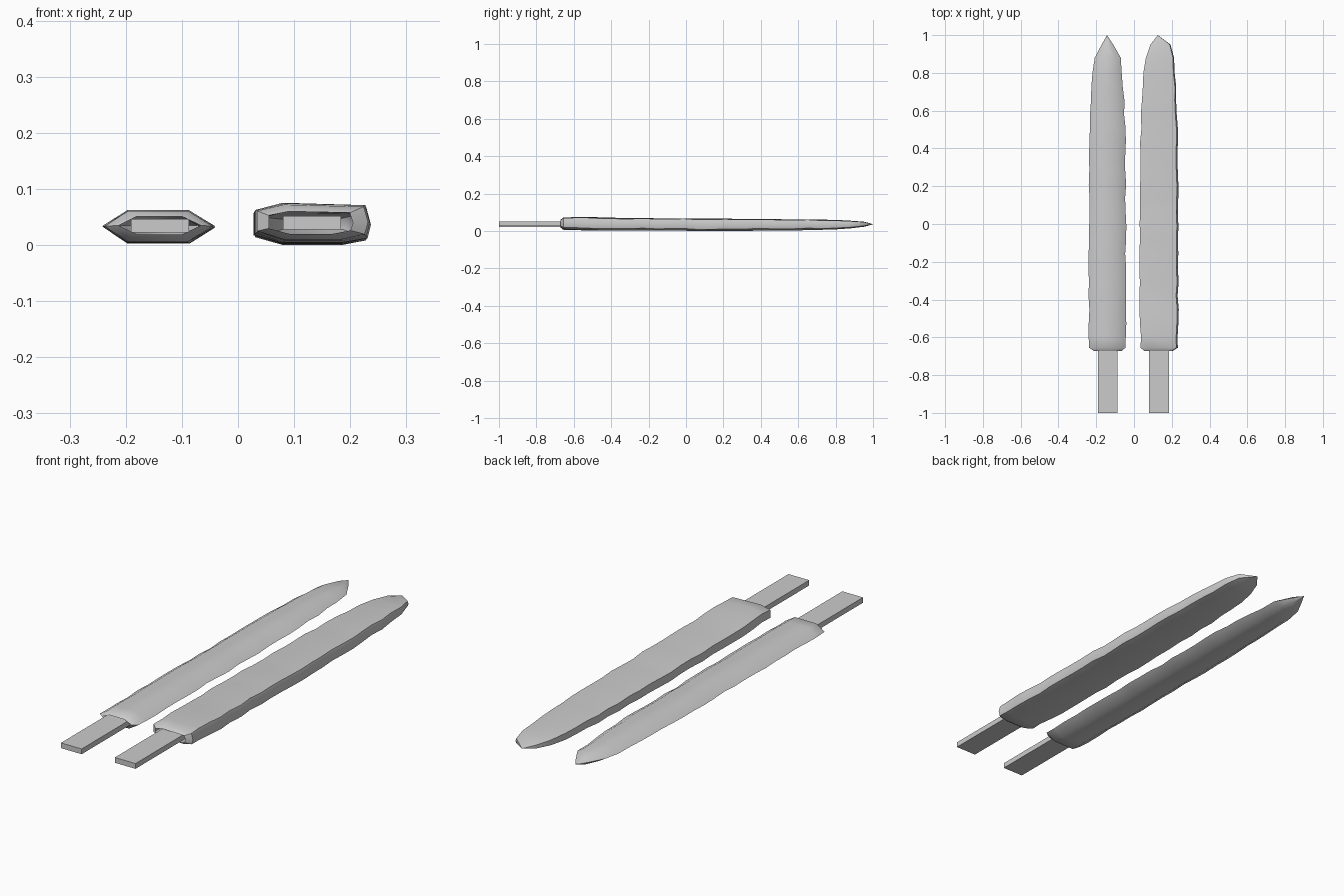
import bpy, bmesh, math, random

if "Cube" in bpy.data.objects:
    bpy.data.objects.remove(bpy.data.objects["Cube"])


def lerp(table, y):
    # interpolate rows of (y, left, right, bottom, top)
    for a, b in zip(table, table[1:]):
        if y <= b[0]:
            t = (y - a[0]) / (b[0] - a[0])
            return [p + (q - p) * t for p, q in zip(a[1:], b[1:])]
    return table[-1][1:]


def shade(ob, angle):
    bpy.ops.object.select_all(action='DESELECT')
    ob.select_set(True)
    bpy.context.view_layer.objects.active = ob
    bpy.ops.object.shade_smooth_by_angle(angle=math.radians(angle))


def blade(name, profile, table, tip, seed):
    # lofted open-ended shell with a slightly chipped, hand-carved edge
    rng = random.Random(seed)
    n = 19
    ys = [-0.672, -0.655] + [-0.60 + 1.40 * i / n for i in range(n + 1)] + [0.88, 0.95]
    bm = bmesh.new()
    rings = []
    for i, y in enumerate(ys):
        l, r, b, t = lerp(table, y)
        k = 1 if 1 < i < len(ys) - 2 else 0
        dl, dr = k * rng.uniform(-.001, .006), k * rng.uniform(-.006, .001)
        dz = k * rng.uniform(-.0015, .0015)
        ring = []
        for u, v in profile:
            x = l + dl + (r + dr - l - dl) * u
            edge = min(u, 1 - u) < 0.1
            z = b + (t - b) * v + (dz * 2 if edge else dz * 0.3)
            ring.append(bm.verts.new((x, y, z)))
        rings.append(ring)
    m = len(profile)
    for a, b in zip(rings, rings[1:]):
        for j in range(m):
            bm.faces.new((a[j], a[(j + 1) % m], b[(j + 1) % m], b[j]))
    point = bm.verts.new(tip)
    for j in range(m):
        bm.faces.new((rings[-1][j], rings[-1][(j + 1) % m], point))
    bmesh.ops.recalc_face_normals(bm, faces=bm.faces)
    me = bpy.data.meshes.new(name)
    bm.to_mesh(me)
    bm.free()
    ob = bpy.data.objects.new(name, me)
    bpy.context.collection.objects.link(ob)
    shade(ob, 40)


def tang(name, x, z):
    # flat handle bar
    bpy.ops.mesh.primitive_cube_add(size=1, location=(x, -0.81, z))
    ob = bpy.context.object
    ob.name = name
    ob.scale = (0.104, 0.38, 0.024)


# sharp-edged blade: hexagonal section, pointed tip
blade("sharp_blade",
      [(0, .5), (.22, 0), (.77, 0), (1, .5), (.77, 1), (.22, 1)],
      [(-.672, -.213, -.066, .019, .051), (-.655, -.238, -.045, .006, .061),
       (-.5, -.241, -.041, .003, .062), (0, -.241, -.041, .003, .061),
       (.5, -.239, -.044, .004, .060), (.7, -.232, -.053, .006, .058),
       (.8, -.223, -.061, .010, .056), (.88, -.208, -.070, .016, .053),
       (.95, -.171, -.110, .022, .047)],
      (-.143, 1.0, .036), 3)

# blunt-edged blade: boxy section, rounded tip
blade("blunt_blade",
      [(0, .24), (.24, 0), (.76, 0), (.97, .15), (1, .5), (.96, .94), (.24, 1), (0, .82)],
      [(-.672, .055, .205, .020, .060), (-.655, .034, .232, .010, .072),
       (-.55, .029, .238, .005, .076), (-.3, .029, .236, .003, .069),
       (.2, .027, .237, .000, .066), (.6, .036, .231, .003, .062),
       (.8, .049, .221, .009, .060), (.88, .063, .212, .014, .055),
       (.95, .087, .193, .023, .050)],
      (.126, 1.0, .037), 8)

tang("sharp_blade_tang", -.139, .034)
tang("blunt_blade_tang", .132, .040)
